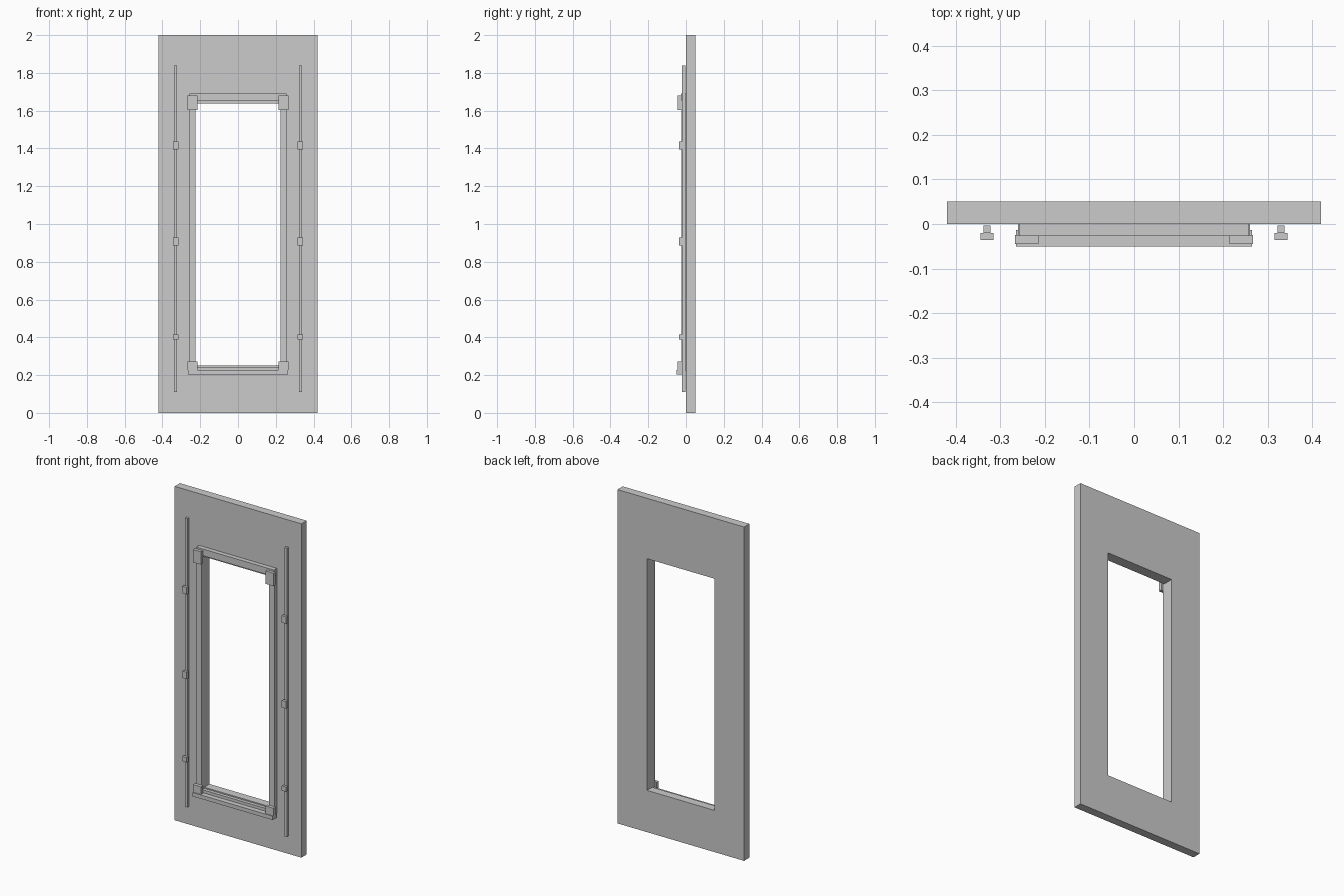
import bpy, bmesh

if "Cube" in bpy.data.objects:
    bpy.data.objects.remove(bpy.data.objects["Cube"])


def boxes(name, spans):
    """One object made of boxes, each given as (x0, x1, y0, y1, z0, z1)."""
    bm = bmesh.new()
    for x0, x1, y0, y1, z0, z1 in spans:
        verts = bmesh.ops.create_cube(bm, size=1)["verts"]
        for v in verts:
            v.co = (x1 if v.co.x > 0 else x0,
                    y1 if v.co.y > 0 else y0,
                    z1 if v.co.z > 0 else z0)
    mesh = bpy.data.meshes.new(name)
    bm.to_mesh(mesh)
    bm.free()
    ob = bpy.data.objects.new(name, mesh)
    bpy.context.collection.objects.link(ob)
    return ob


def pair(name, *span):
    """Box mirrored across x = 0."""
    x0, x1, *rest = span
    boxes(name, [(x0, x1, *rest), (-x1, -x0, *rest)])


# Door panel with a rectangular window opening: a ring extruded in depth
W, H = 0.42, 2.0
OX, OZ0, OZ1 = 0.224, 0.25, 1.638
bm = bmesh.new()
rings = []
for y in (0.0, 0.05):
    for x, z0, z1 in ((W, 0.0, H), (OX, OZ0, OZ1)):
        rings.append([bm.verts.new((px, y, pz)) for px, pz in
                      ((-x, z0), (x, z0), (x, z1), (-x, z1))])
fo, fi, bo, bi = rings
for a, b in ((fo, fi), (fi, bi), (bi, bo), (bo, fo)):
    for i in range(4):
        j = (i + 1) % 4
        bm.faces.new((a[i], a[j], b[j], b[i]))
bmesh.ops.recalc_face_normals(bm, faces=bm.faces)
mesh = bpy.data.meshes.new("door_panel")
bm.to_mesh(mesh)
bm.free()
bpy.context.collection.objects.link(bpy.data.objects.new("door_panel", mesh))

# Window frame
pair("frame_side", 0.224, 0.26, -0.025, 0.0, 0.225, 1.65)
boxes("frame_top", [(-0.257, 0.257, -0.027, 0.0, 1.65, 1.69)])
boxes("frame_top_lip", [(-0.224, 0.224, -0.013, 0.0, 1.638, 1.65)])
boxes("frame_bottom", [(-0.224, 0.224, -0.02, 0.0, 0.225, 0.243)])
boxes("frame_sill", [(-0.265, 0.265, -0.05, -0.013, 0.203, 0.226)])

# Corner blocks
pair("upper_corner_block", 0.214, 0.267, -0.045, -0.025, 1.603, 1.68)
pair("lower_corner_block", 0.214, 0.267, -0.045, -0.025, 0.226, 0.272)

# Vertical rails and their clips
pair("side_rail", 0.322, 0.338, -0.02, -0.003, 0.11, 1.84)
for z, h in ((0.402, 0.014), (0.907, 0.021), (1.415, 0.021)):
    pair("rail_clip", 0.315, 0.345, -0.036, -0.02, z - h, z + h)
